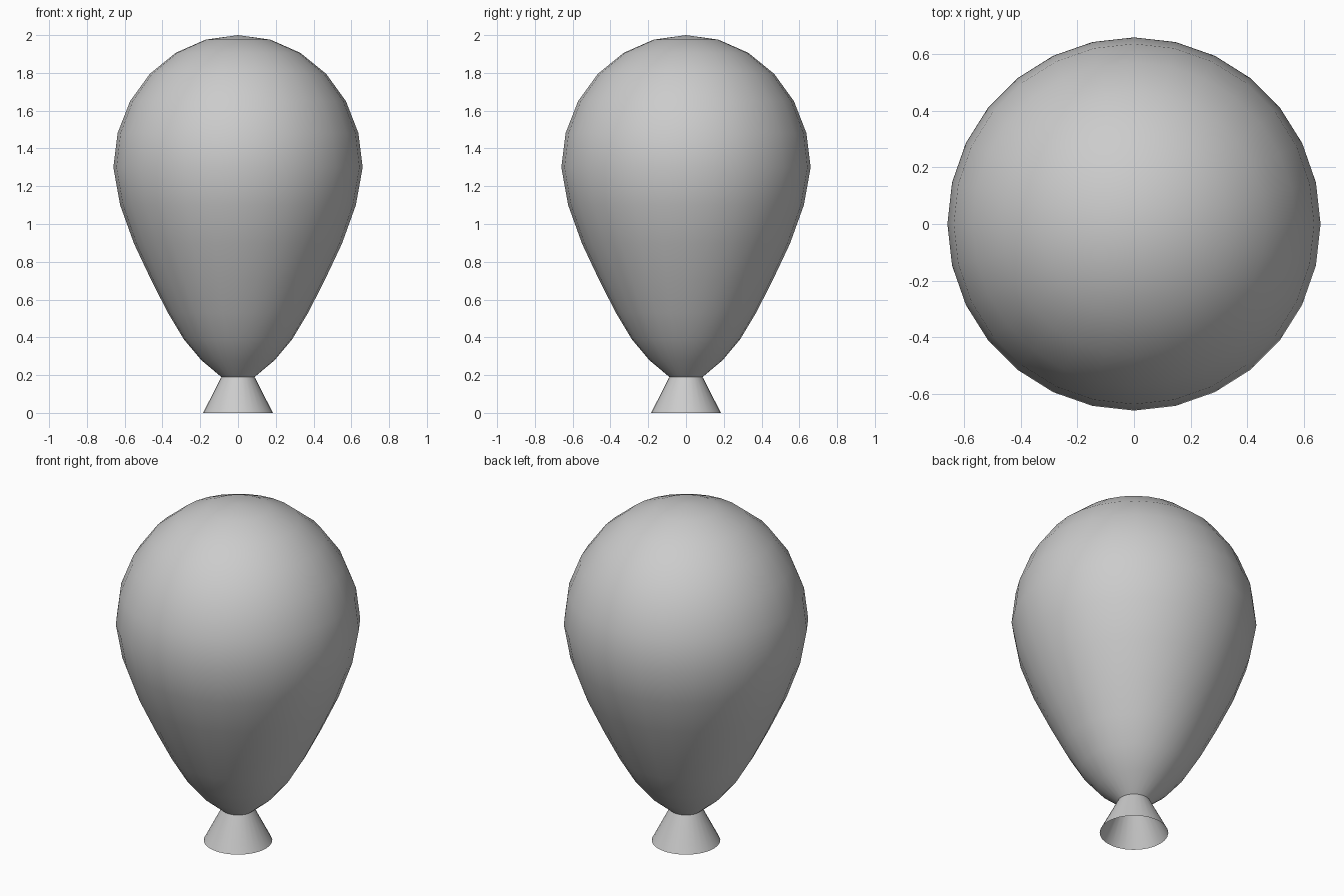
import bpy, bmesh, math

if "Cube" in bpy.data.objects:
    bpy.data.objects.remove(bpy.data.objects["Cube"])

SEGMENTS = 28


def lathe(name, profile, sharp_angle):
    """Spin (radius, z) points, listed from bottom to top, about z."""
    bm = bmesh.new()
    verts = [bm.verts.new((r, 0, z)) for r, z in profile]
    edges = [bm.edges.new(pair) for pair in zip(verts, verts[1:])]
    bmesh.ops.spin(bm, geom=verts + edges, cent=(0, 0, 0), axis=(0, 0, 1),
                   angle=math.tau, steps=SEGMENTS, use_duplicate=False)
    bmesh.ops.remove_doubles(bm, verts=bm.verts, dist=1e-4)
    bmesh.ops.recalc_face_normals(bm, faces=bm.faces)
    # Open shells: make sure the normals point outwards
    if sum(f.normal.x * f.calc_center_median().x for f in bm.faces) < 0:
        bmesh.ops.reverse_faces(bm, faces=bm.faces)
    mesh = bpy.data.meshes.new(name)
    bm.to_mesh(mesh)
    bm.free()
    obj = bpy.data.objects.new(name, mesh)
    bpy.context.collection.objects.link(obj)
    bpy.ops.object.select_all(action='DESELECT')
    obj.select_set(True)
    bpy.context.view_layer.objects.active = obj
    bpy.ops.object.shade_smooth_by_angle(angle=math.radians(sharp_angle))
    return obj


# Balloon body: tapering lower half, then a slightly tall dome in 15 degree steps
lower = [(0.088, 0.19), (0.195, 0.28), (0.287, 0.39), (0.371, 0.53),
         (0.458, 0.70), (0.55, 0.895), (0.624, 1.10)]
dome = [(0.66 * math.cos(math.radians(a)), 1.30 + 0.70 * math.sin(math.radians(a)))
        for a in range(0, 91, 15)]
lathe("balloon_body", lower + dome, 60)

# Flared mouth, open at the bottom
lathe("balloon_mouth", [(0.185, 0.0), (0.088, 0.19)], 60)
